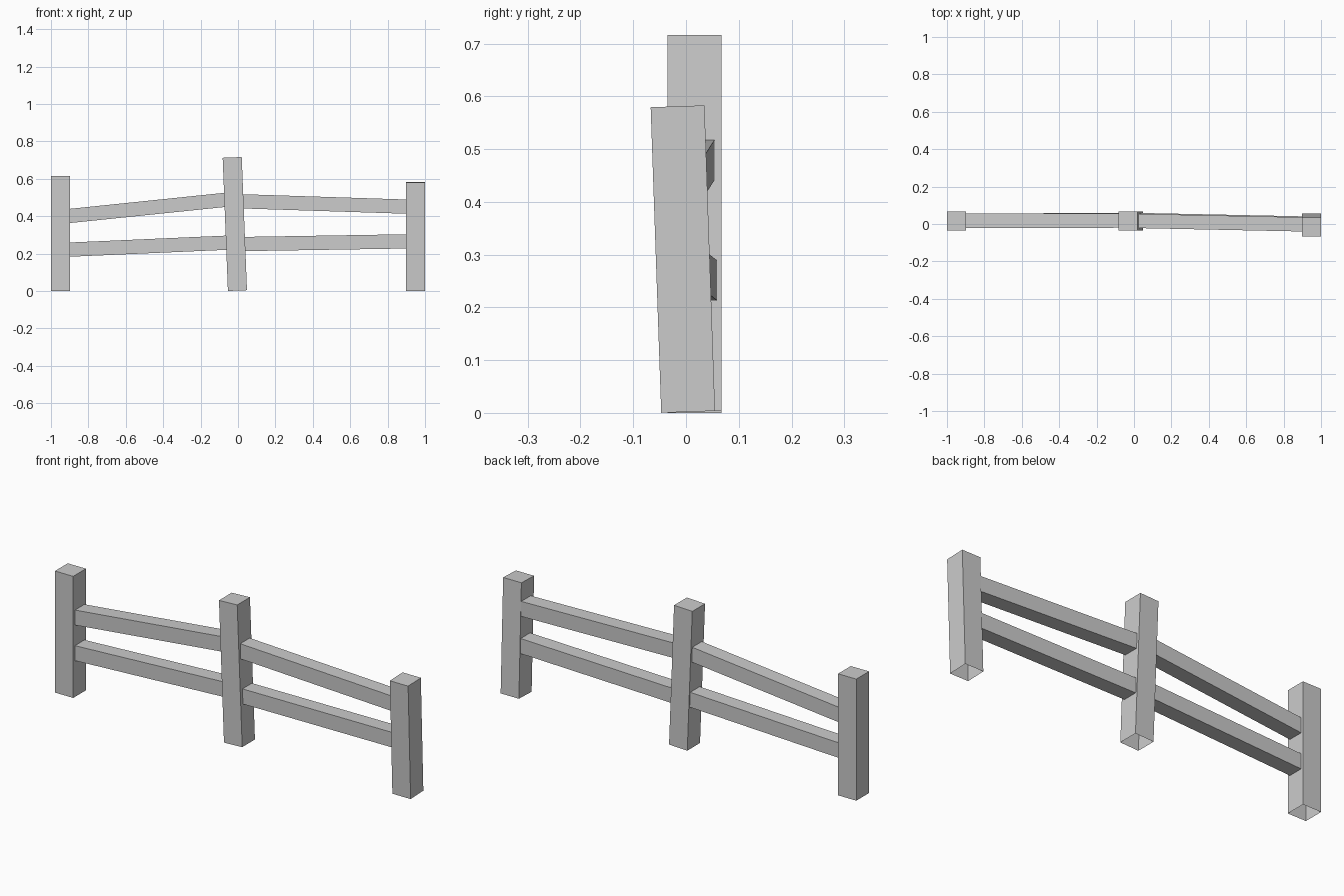
import bpy
import bmesh
from mathutils import Vector

if "Cube" in bpy.data.objects:
    bpy.data.objects.remove(bpy.data.objects["Cube"])

POST = 0.102   # post thickness
RAIL = 0.076   # rail thickness


def beam(name, a, b, u, v, cap_end):
    """Square beam from a to b; u and v are the half-section vectors."""
    bm = bmesh.new()
    ends = [[bm.verts.new(Vector(p) + su * u + sv * v)
             for su, sv in ((-1, -1), (1, -1), (1, 1), (-1, 1))]
            for p in (a, b)]
    lo, hi = ends
    for i in range(4):
        j = (i + 1) % 4
        bm.faces.new((lo[i], lo[j], hi[j], hi[i]))
    if cap_end:
        bm.faces.new(hi)
    bm.normal_update()
    mesh = bpy.data.meshes.new(name)
    bm.to_mesh(mesh)
    bm.free()
    obj = bpy.data.objects.new(name, mesh)
    bpy.context.collection.objects.link(obj)


def post(name, a, b):
    # Leaning post, square to its own axis, open underneath
    axis = (Vector(b) - Vector(a)).normalized()
    v = Vector((0, 1, 0))
    u = v.cross(axis).normalized()
    v = axis.cross(u)
    beam(name, a, b, u * POST / 2, v * POST / 2, True)


def rail(name, a, b):
    # Rail with upright ends that butt against the posts
    beam(name, a, b, Vector((0, RAIL / 2, 0)), Vector((0, 0, RAIL / 2)), False)


# Posts
post("left_post", (-0.949, 0.016, 0), (-0.949, 0.016, 0.615))
post("middle_post", (-0.003, 0.016, 0.002), (-0.031, 0.016, 0.714))
post("right_post", (0.948, 0.004, 0.002), (0.948, -0.016, 0.581))

# Rails between left and middle posts
rail("left_upper_rail", (-0.9, 0.017, 0.401), (-0.069, 0.018, 0.487))
rail("left_lower_rail", (-0.9, 0.017, 0.221), (-0.06, 0.022, 0.258))

# Rails between middle and right posts
rail("right_upper_rail", (0.028, 0.016, 0.479), (0.898, -0.002, 0.451))
rail("right_lower_rail", (0.037, 0.021, 0.251), (0.898, 0.003, 0.265))
